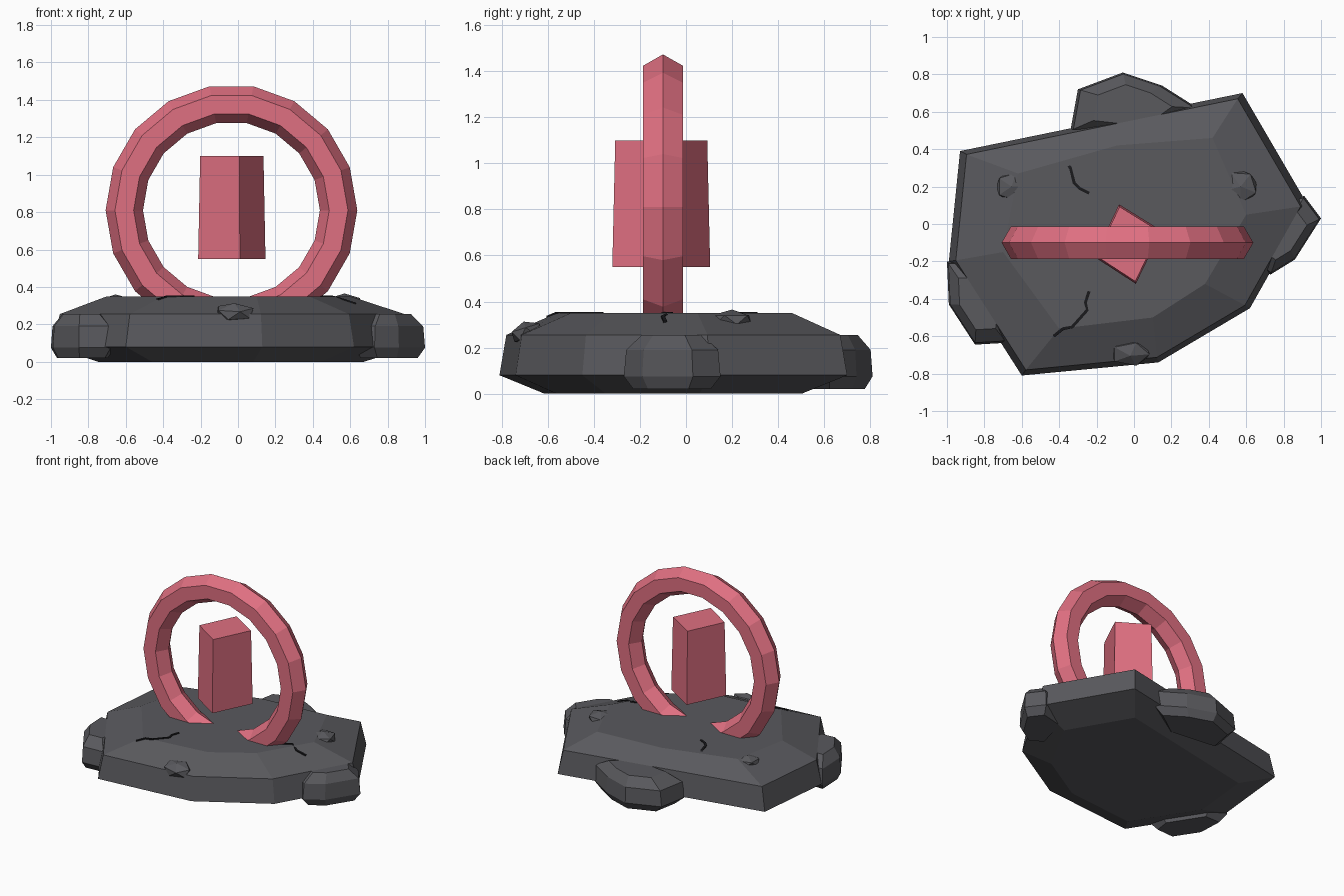
import bpy, bmesh, math
from mathutils import Vector
from mathutils.bvhtree import BVHTree

if "Cube" in bpy.data.objects:
    bpy.data.objects.remove(bpy.data.objects["Cube"])


def material(name, rgb):
    m = bpy.data.materials.new(name)
    m.diffuse_color = (*rgb, 1)
    m.use_nodes = True
    m.node_tree.nodes["Principled BSDF"].inputs["Base Color"].default_value = m.diffuse_color
    return m


STONE = material("dark_stone", (0.1, 0.1, 0.11))
RED = material("rose_crystal", (0.74, 0.16, 0.22))
BLACK = material("crack_black", (0.01, 0.01, 0.012))


def scaled(outline, s, z):
    cx = sum(p[0] for p in outline) / len(outline)
    cy = sum(p[1] for p in outline) / len(outline)
    return [(cx + (x - cx) * s, cy + (y - cy) * s, z) for x, y in outline]


def loft(name, rings, mat):
    """Closed solid through a stack of equally sized rings."""
    bm = bmesh.new()
    loops = [[bm.verts.new(p) for p in r] for r in rings]
    n = len(loops[0])
    for a, b in zip(loops, loops[1:]):
        for i in range(n):
            j = (i + 1) % n
            bm.faces.new((a[i], a[j], b[j], b[i]))
    bm.faces.new(loops[0])
    bm.faces.new(loops[-1])
    bmesh.ops.recalc_face_normals(bm, faces=bm.faces)
    me = bpy.data.meshes.new(name)
    bm.to_mesh(me)
    bm.free()
    ob = bpy.data.objects.new(name, me)
    bpy.context.collection.objects.link(ob)
    me.materials.append(mat)
    return ob


# Main stone slab
rim = [(-.93, .39), (-.2, .54), (.58, .70), (.93, .10),
       (.62, -.45), (.13, -.74), (-.60, -.81), (-.99, -.20)]
crown = [(-.62, .27), (-.09, .42), (.42, .46), (.60, .05),
         (.38, -.32), (.10, -.50), (-.40, -.56), (-.70, -.15)]
slab = loft("stone_slab", [scaled(rim, .74, 0), scaled(rim, 1, .08),
                           scaled(rim, .96, .255),
                           [(x, y, .35) for x, y in crown]], STONE)

# Rocks around the rim
side_rocks = {
    "back_rock": [(-.34, .50), (-.30, .72), (-.06, .81), (.15, .74), (.34, .62), (.1, .45)],
    "left_rock": [(-1, -.20), (-.99, -.43), (-.85, -.645), (-.68, -.635), (-.66, -.5), (-.85, -.2)],
    "right_rock": [(.91, .15), (1, .03), (.86, -.19), (.73, -.27), (.62, -.2), (.7, .1)],
}
for name, o in side_rocks.items():
    loft(name, [scaled(o, .8, .02), scaled(o, 1, .075),
                scaled(o, .95, .19), scaled(o, .62, .255)], STONE)

# Pebbles: squashed low-poly stones
for i, (loc, size, tilt) in enumerate([
        ((-.655, .20, .32), (.09, .085, .04), 0),
        ((.57, .20, .32), (.095, .10, .045), 0),
        ((-.02, -.69, .265), (.115, .075, .05), .3)]):
    bpy.ops.mesh.primitive_ico_sphere_add(subdivisions=1, radius=1, location=loc,
                                          rotation=(tilt, 0, i * .9 if i < 2 else 0))
    ob = bpy.context.object
    ob.name = f"pebble_{i + 1}"
    ob.scale = size
    ob.data.materials.append(STONE)

# Cracks laid on the slab surface
tree = BVHTree.FromPolygons([v.co for v in slab.data.vertices],
                            [p.vertices for p in slab.data.polygons])
cracks = [
    [(-.43, .41), (-.415, .38), (-.34, .30), (-.32, .22), (-.29, .19), (-.24, .165)],
    [(-.24, -.36), (-.26, -.42), (-.25, -.46), (-.33, -.55), (-.38, -.56), (-.43, -.60)],
    [(.37, -.07), (.44, -.10), (.50, -.065), (.56, -.10), (.63, -.09)],
]
for i, pts in enumerate(cracks):
    rings = []
    for k, (x, y) in enumerate(pts):
        a, b = Vector(pts[max(k - 1, 0)]), Vector(pts[min(k + 1, len(pts) - 1)])
        d = (b - a).normalized() * .008
        z = tree.ray_cast(Vector((x, y, 1)), Vector((0, 0, -1)))[0].z
        rings.append([(x - d.y, y + d.x, z - .008), (x + d.y, y - d.x, z - .008),
                      (x + d.y, y - d.x, z + .005), (x - d.y, y + d.x, z + .005)])
    loft(f"crack_{i + 1}", rings, BLACK)

# Upright faceted ring
bpy.ops.mesh.primitive_torus_add(major_segments=18, minor_segments=6,
                                 major_radius=.573, minor_radius=.1,
                                 location=(-.035, -.10, .81),
                                 rotation=(math.pi / 2, 0, 0))
ring = bpy.context.object
ring.name = "portal_ring"
ring.data.materials.append(RED)

# Floating tapered block in the ring
foot = [(-.08, .105), (.147, -.035), (.01, -.32), (-.213, -.175)]
loft("floating_block", [scaled(foot, 1, .55), scaled(foot, .94, 1.10)], RED)
